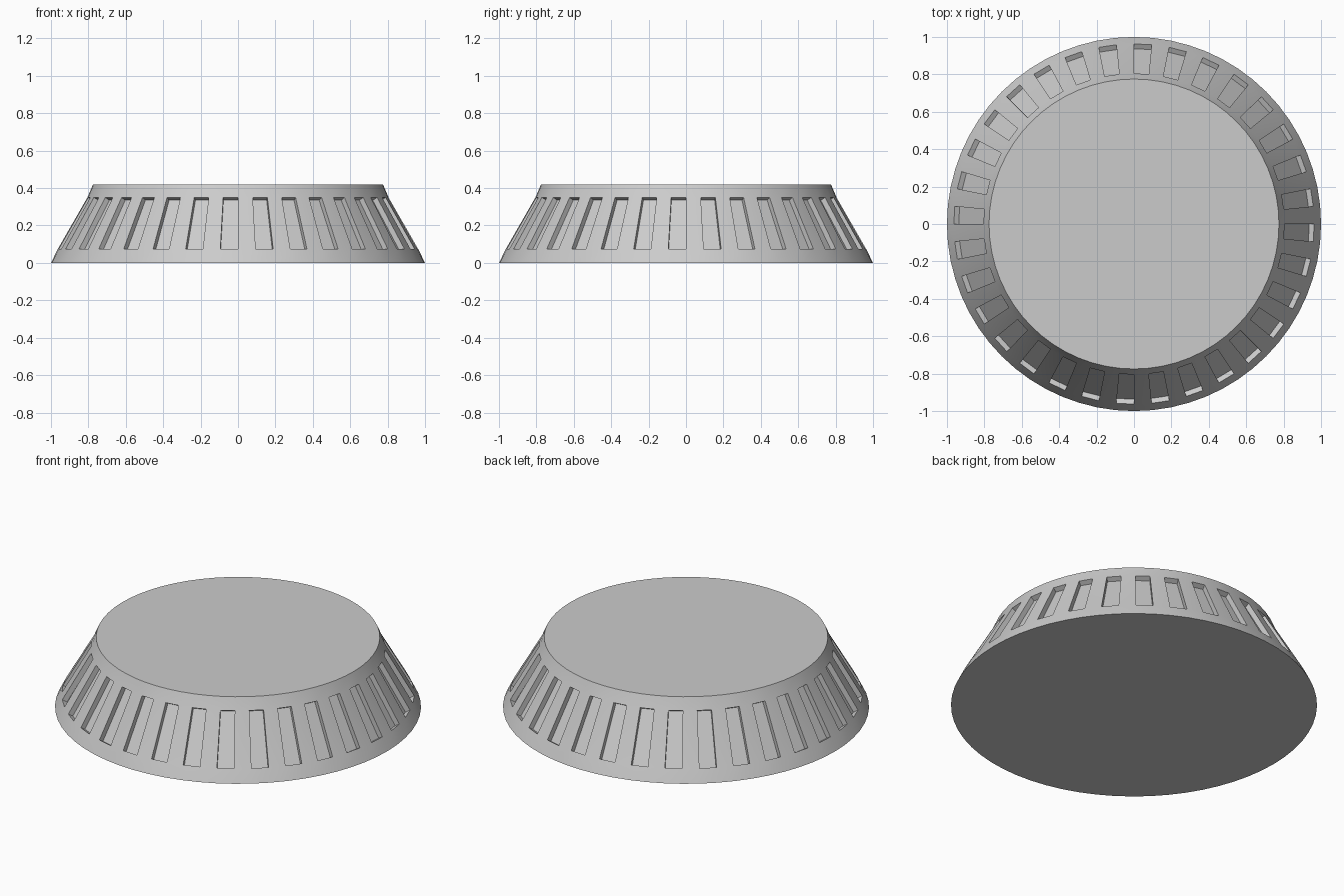
import bpy, bmesh
from math import cos, sin, tau, radians

if "Cube" in bpy.data.objects:
    bpy.data.objects.remove(bpy.data.objects["Cube"])

SIDES = 64
DEPTH = 0.03
PROFILE = [(1.0, 0.0), (0.963, 0.075), (0.805, 0.35), (0.775, 0.42)]  # radius, height

bm = bmesh.new()

# Rings of the tapered body
rings = [[bm.verts.new((r * cos(tau * i / SIDES), r * sin(tau * i / SIDES), z))
          for i in range(SIDES)] for r, z in PROFILE]

# Flat bottom and top
bm.faces.new(rings[0][::-1])
bm.faces.new(rings[-1])

# Side wall; every second panel of the middle band becomes a recessed slot
for band in range(len(rings) - 1):
    low, high = rings[band], rings[band + 1]
    for i in range(SIDES):
        j = (i + 1) % SIDES
        corners = [low[i], low[j], high[j], high[i]]
        if band == 1 and i % 2 == 1:
            a, b, c, d = (v.co for v in corners)
            normal = (c - a).cross(d - b).normalized()
            floor = [bm.verts.new(v.co - normal * DEPTH) for v in corners]
            for k in range(4):
                n = (k + 1) % 4
                bm.faces.new((corners[k], corners[n], floor[n], floor[k]))
            bm.faces.new(floor)
        else:
            bm.faces.new(corners)

mesh = bpy.data.meshes.new("slotted_base")
bm.to_mesh(mesh)
bm.free()
base = bpy.data.objects.new("slotted_base", mesh)
bpy.context.collection.objects.link(base)

# Smooth wall with crisp rims and slot edges
bpy.context.view_layer.objects.active = base
base.select_set(True)
bpy.ops.object.shade_smooth_by_angle(angle=radians(30))
